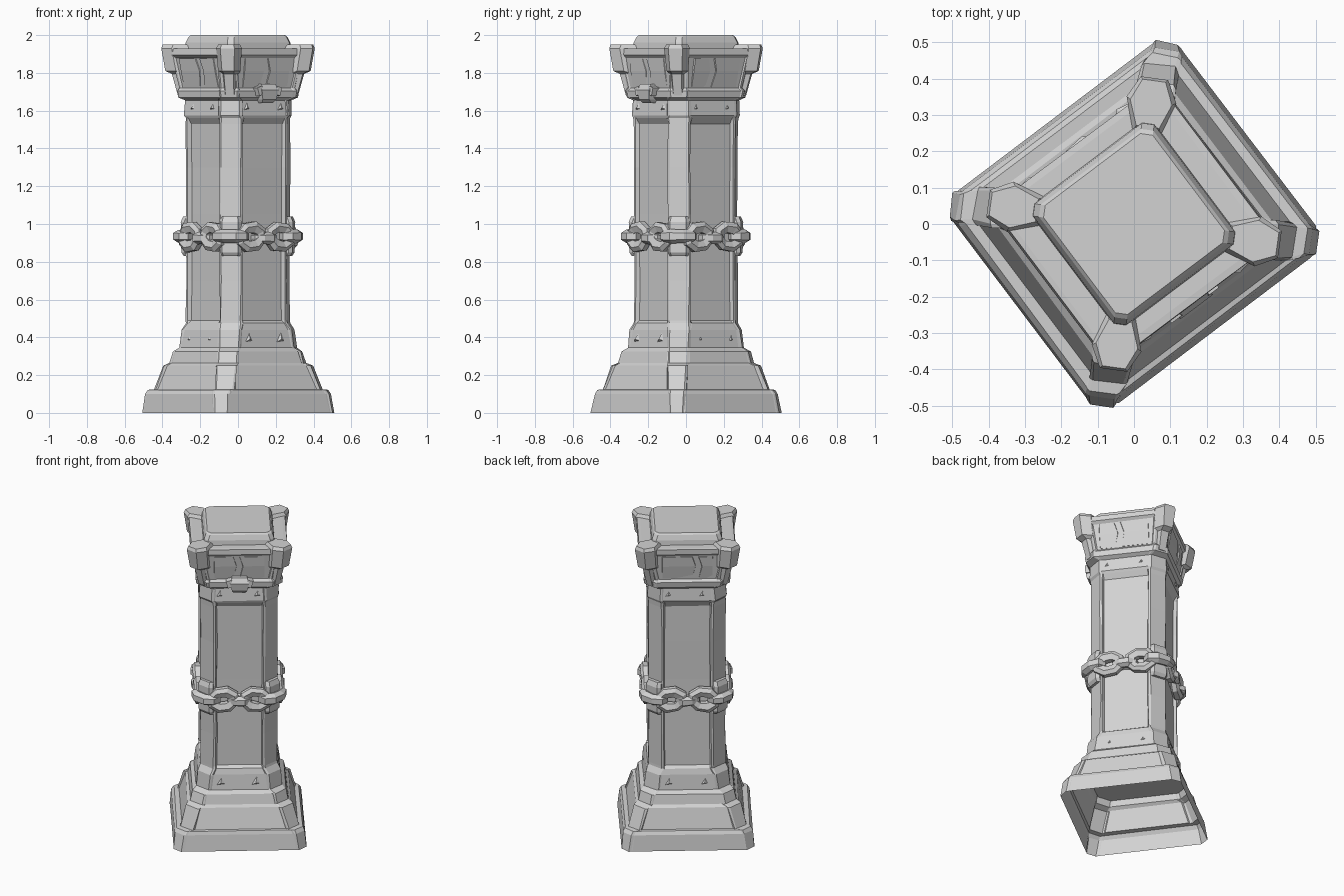
import bpy, bmesh, math, random
from mathutils import Matrix, Vector

random.seed(4)
if "Cube" in bpy.data.objects:
    bpy.data.objects.remove(bpy.data.objects["Cube"], do_unlink=True)

stone = bpy.data.materials.new("grey_stone")
stone.use_nodes = True
GREY = (0.65, 0.65, 0.65, 1)
stone.diffuse_color = GREY
stone.node_tree.nodes["Principled BSDF"].inputs["Base Color"].default_value = GREY

TURN = Matrix.Rotation(math.radians(37), 4, "Z")


def spin(degrees):
    return Matrix.Rotation(math.radians(degrees), 4, "Z")


def finish(name, bm, recalc=True):
    """Turn the part to the pillar's heading and link it."""
    if recalc:
        bmesh.ops.recalc_face_normals(bm, faces=bm.faces)
    bm.transform(TURN)
    mesh = bpy.data.meshes.new(name)
    bm.to_mesh(mesh)
    bm.free()
    mesh.materials.append(stone)
    obj = bpy.data.objects.new(name, mesh)
    bpy.context.collection.objects.link(obj)
    return obj


def loft(bm, rings, cap_bottom=True, cap_top=True, closed=False):
    """Skin a list of equal-length point rings with quads."""
    loops = [[bm.verts.new(p) for p in ring] for ring in rings]
    pairs = list(zip(loops, loops[1:]))
    if closed:
        pairs.append((loops[-1], loops[0]))
    for low, high in pairs:
        n = len(low)
        for i in range(n):
            j = (i + 1) % n
            bm.faces.new((low[i], low[j], high[j], high[i]))
    if cap_bottom and not closed:
        bm.faces.new(loops[0][::-1])
    if cap_top and not closed:
        bm.faces.new(loops[-1])


def section(z, hx, hy, c, p, wobble=0.0):
    """Rectangle with chamfered corner posts and faces recessed by p."""
    w, ring = 0.02, []
    for k in range(4):
        a, b = (hx, hy) if k % 2 == 0 else (hy, hx)
        corner = [(a - p, b - c - w), (a, b - c - w + 0.007), (a, b - c),
                  (a - c, b), (a - c - w + 0.007, b), (a - c - w, b - p)]
        for x, y in corner:
            v = spin(90 * k) @ Vector((x, y, z))
            for axis in range(2):
                v[axis] += random.uniform(-wobble, wobble)
            ring.append(v)
    return ring


# Base, shaft and capital: height, half sizes, corner chamfer, face recess
levels = [
    (0.00, .395, .367, .045, 0), (0.10, .385, .355, .05, 0),
    (0.122, .372, .346, .05, 0),
    (0.125, .350, .335, .06, .006), (0.25, .317, .305, .065, .01),
    (0.265, .290, .280, .065, 0), (0.325, .277, .268, .065, 0),
    (0.345, .254, .247, .068, 0), (0.44, .246, .242, .072, .004),
    (0.475, .230, .229, .075, 0), (0.49, .229, .229, .075, .02),
    (0.70, .227, .227, .075, .02), (1.05, .229, .227, .075, .02),
    (1.30, .227, .228, .075, .02), (1.53, .229, .229, .075, .02),
    (1.56, .229, .229, .075, 0), (1.575, .237, .235, .073, 0),
    (1.655, .233, .231, .073, .004), (1.67, .254, .248, .06, 0),
    (1.705, .258, .252, .06, 0), (1.72, .250, .244, .06, .008),
    (1.88, .282, .266, .06, .008), (1.895, .288, .272, .06, 0),
    (1.928, .286, .270, .06, 0), (1.93, .268, .252, .06, 0),
]
bm = bmesh.new()
loft(bm, [section(*lv, wobble=0.003) for lv in levels], cap_bottom=False)
finish("pillar_body", bm, recalc=False)

# Ceiling of the hollow under the base
bm = bmesh.new()
bm.faces.new([bm.verts.new(p) for p in section(0.3, .279, .27, .065, 0)][::-1])
finish("base_hollow_ceiling", bm, recalc=False)

# Bevelled block on top
bm = bmesh.new()
loft(bm, [section(z, h, h, .024, 0) for z, h in
          [(1.92, .212), (1.96, .208), (1.99, .197), (2.0, .188)]])
finish("top_block", bm)


def post(bm, rows, angle, nose, slope):
    """Block on a corner diagonal: rows of height, inner and outer reach, half width.
    The front narrows to a nose share of the width over a slope depth."""
    rings = []
    for z, r0, r1, w in rows:
        n, shoulder = nose * w, r1 - slope
        outline = [(r0, -n), (shoulder, -w), (r1, -n), (r1, n), (shoulder, w), (r0, n)]
        rings.append([spin(angle) @ Vector((x, y, z)) for x, y in outline])
    loft(bm, rings)


corners = [45, 135, 225, 315]

# Capital corner brackets
bm = bmesh.new()
for a in corners:
    post(bm, [(1.68, .22, .318, .040), (1.795, .22, .350, .048),
              (1.81, .22, .384, .058), (1.93, .25, .405, .069),
              (1.95, .27, .398, .058)], a, .55, .06)
finish("capital_brackets", bm)

# Corner clamps behind the chain
bm = bmesh.new()
for a in corners:
    post(bm, [(.83, .22, .284, .05), (.85, .22, .297, .057),
              (1.01, .22, .300, .058), (1.04, .22, .288, .05)], a, .75, .02)
finish("chain_clamps", bm)


def link(bm, matrix, a, b, r):
    """Eight-sided chunky oval link lying in its own xy plane."""
    rings = []
    for i in range(8):
        t = math.radians(22.5 + 45 * i)
        mid = Vector((a * math.cos(t), b * math.sin(t), 0)) * 1.05
        out = Vector((math.cos(t), math.sin(t), 0))
        s = r * random.uniform(0.9, 1.15)
        rings.append([matrix @ (mid + out * u * s + Vector((0, 0, v * s)))
                      for u, v in [(1, .5), (.2, 1), (-1, .6), (-1, -.6), (.2, -1), (1, -.5)]])
    loft(bm, rings, closed=True)


# Chain of upright and flat links around the shaft
UPRIGHT = Matrix.Rotation(math.radians(90), 4, "X")
bm = bmesh.new()
for k in range(4):
    face = spin(90 * k)
    for side in (-1, 1):
        place = Matrix.Translation((side * .098, -.238, .932))
        tilt = Matrix.Rotation(side * .12, 4, "Y")
        link(bm, face @ place @ tilt @ UPRIGHT, .068, .05, .028)
    link(bm, face @ Matrix.Translation((0, -.222, .925)), .045, .026, .03)
    link(bm, face @ spin(45) @ Matrix.Translation((0, -.280, .935)), .062, .03, .033)
finish("chain", bm)

# Small carved knob on one side of the capital
bm = bmesh.new()
rows = [(1.64, .035, .258), (1.66, .045, .278), (1.71, .056, .286), (1.74, .045, .268)]
loft(bm, [[(-w, -.22, z), (-w, -d, z), (w, -d, z), (w, -.22, z)] for z, w, d in rows])
for s in (-1, 1):
    bmesh.ops.create_cube(bm, size=1, matrix=Matrix.Translation((s * .058, -.258, 1.705))
                          @ Matrix.Rotation(s * .3, 4, "Y") @ Matrix.Diagonal((.035, .045, .045, 1)))
finish("capital_knob", bm)

# Broad cracked slabs on the capital faces, split by one slanted gap
bm = bmesh.new()
for k in range(4):
    low, high = (.240, .264) if k % 2 == 0 else (.246, .280)
    gap = random.uniform(-.06, .06)
    for x0, x1, lean0, lean1 in [(-.16, gap - .008, 0, .02), (gap + .008, .16, .02, 0)]:
        rings = []
        for z, reach, shift in [(1.725, low, 0), (1.81, (low + high) / 2 + .004, 1), (1.875, high, 0)]:
            a, b = x0 + lean0 * shift, x1 + lean1 * shift
            rings.append([spin(90 * k) @ Vector((x, y, z)) for x, y in
                          [(a, .03 - reach), (a + .012, -reach), (b - .012, .003 - reach), (b, .03 - reach)]])
        loft(bm, rings)
finish("capital_slabs", bm)

# Chipped stone flakes on the bands
bm = bmesh.new()
for k in range(4):
    for z, reach in [(.39, .243), (1.615, .229)]:
        for side in (-1, 1):
            x, size = side * random.uniform(.08, .12), random.uniform(.025, .035)
            pts = [(x - size, z - size * .6), (x + size, z - size * .3), (x + size * .2, z + size)]
            base = [bm.verts.new(spin(90 * k) @ Vector((u, .004 - reach, v))) for u, v in pts]
            tip = bm.verts.new(spin(90 * k) @ Vector((x, -reach - .012, z)))
            for i in range(3):
                bm.faces.new((base[i], base[(i + 1) % 3], tip))
            bm.faces.new(base[::-1])
finish("stone_chips", bm)
